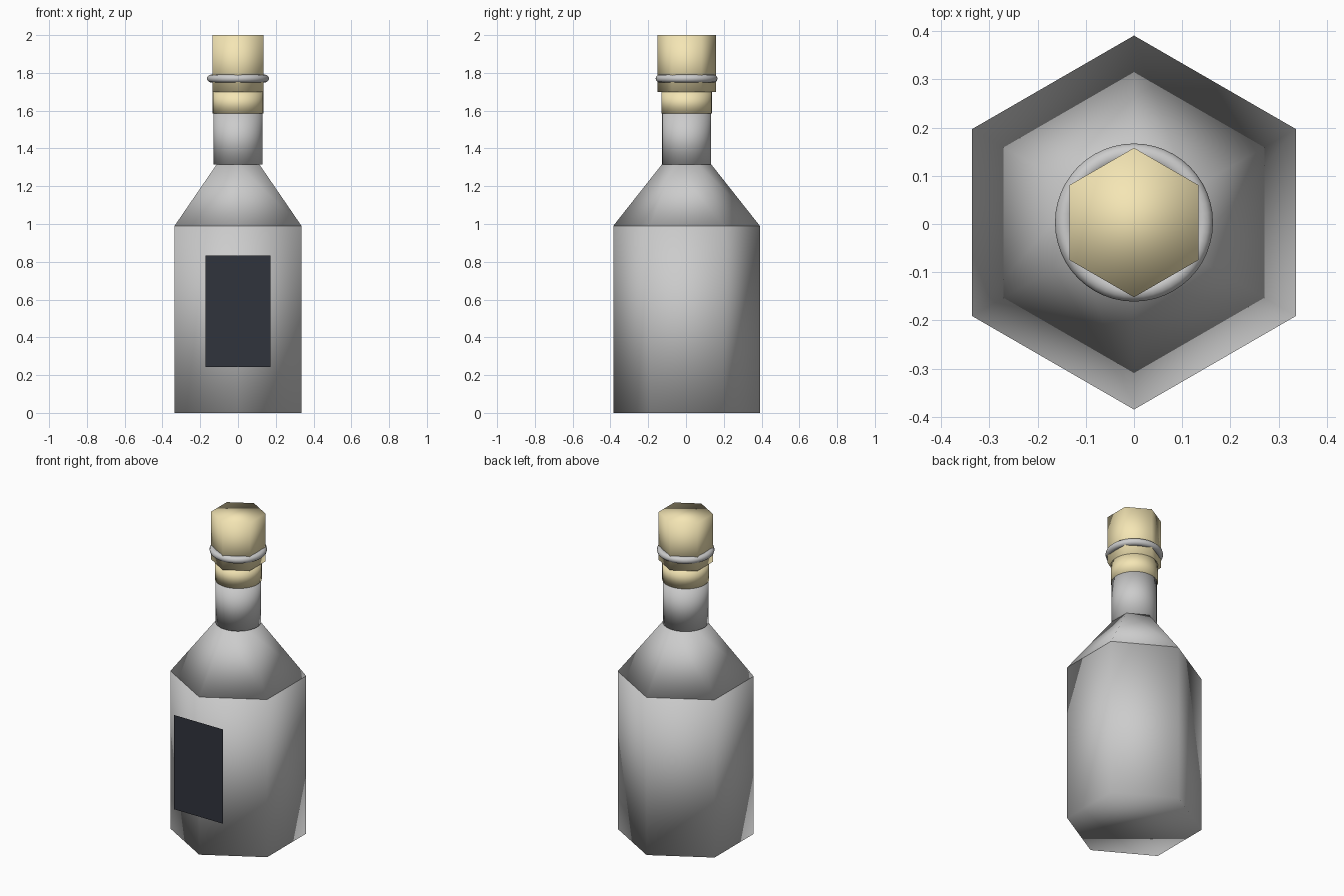
import bpy
import math

if "Cube" in bpy.data.objects:
    bpy.data.objects.remove(bpy.data.objects["Cube"])

CY = 0.003  # bottle axis, set back slightly so the label fits the bounds


def material(name, color):
    mat = bpy.data.materials.new(name)
    mat.diffuse_color = color
    mat.use_nodes = True
    mat.node_tree.nodes["Principled BSDF"].inputs["Base Color"].default_value = mat.diffuse_color
    return mat


def finish(name, mat=None, smooth=True):
    obj = bpy.context.object
    obj.name = name
    if mat:
        obj.data.materials.append(mat)
    if smooth:
        bpy.ops.object.shade_smooth()
    return obj


def section(name, sides, r_low, r_high, z_low, z_high, mat=None):
    """Capped cone or cylinder between two heights, shaded smooth throughout."""
    bpy.ops.mesh.primitive_cone_add(
        vertices=sides, radius1=r_low, radius2=r_high, depth=z_high - z_low,
        location=(0, CY, (z_low + z_high) / 2))
    return finish(name, mat)


cork = material("cork", (0.91, 0.79, 0.46, 1))
ink = material("label_dark", (0.03, 0.034, 0.046, 1))

# Glass: hexagonal body and shoulder, round neck
section("body", 6, 0.388, 0.388, 0.0, 0.99)
section("shoulder", 6, 0.388, 0.131, 0.99, 1.315)
section("neck", 32, 0.13, 0.13, 1.315, 1.585)

# Stopper: round lower part, hexagonal top
section("stopper_base", 32, 0.134, 0.134, 1.585, 1.70, cork)
section("stopper_top", 6, 0.155, 0.155, 1.70, 2.0, cork)

# Ring around the stopper
bpy.ops.mesh.primitive_torus_add(
    major_radius=0.143, minor_radius=0.021, major_segments=48,
    minor_segments=12, location=(0, CY, 1.77))
finish("ring")

# Flat label standing at the front corner
bpy.ops.mesh.primitive_plane_add(
    size=1, location=(0, -0.391, 0.538), rotation=(math.pi / 2, 0, 0))
label = finish("label", ink, smooth=False)
label.scale = (0.342, 0.592, 1)
bpy.ops.object.transform_apply(location=False, rotation=True, scale=True)
